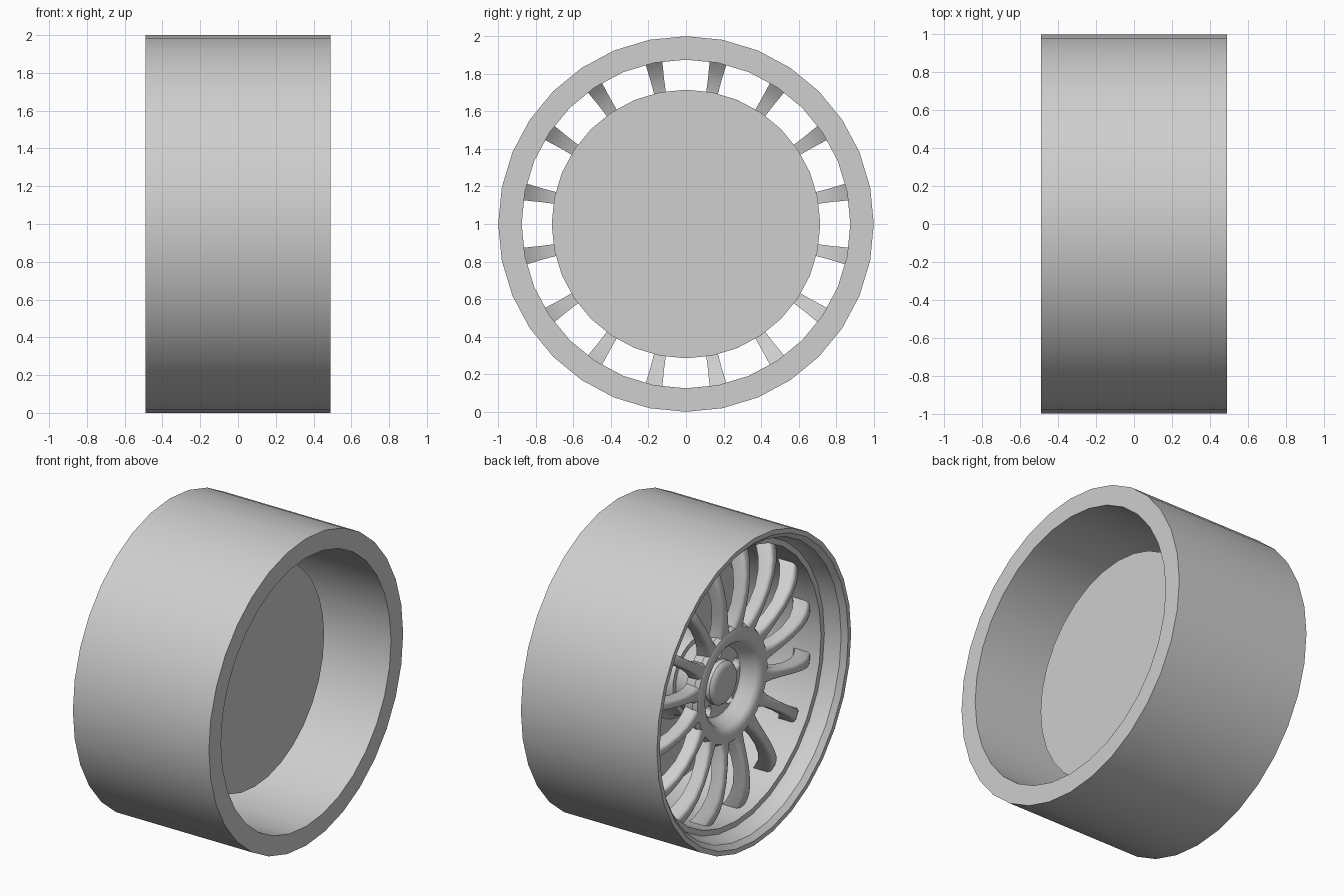
import bpy, bmesh, math

if "Cube" in bpy.data.objects:
    bpy.data.objects.remove(bpy.data.objects["Cube"])

SEG = 32          # sides of every turned part
CZ = 1.0          # axle height
SPOKES = 16

grey = bpy.data.materials.new("plain grey")
grey.diffuse_color = (0.62, 0.62, 0.62, 1)
grey.use_nodes = True
grey.node_tree.nodes["Principled BSDF"].inputs["Base Color"].default_value = grey.diffuse_color


def finish(bm, name, angle=35):
    bmesh.ops.remove_doubles(bm, verts=bm.verts, dist=1e-5)
    bmesh.ops.recalc_face_normals(bm, faces=bm.faces)
    me = bpy.data.meshes.new(name)
    bm.to_mesh(me)
    bm.free()
    me.materials.append(grey)
    ob = bpy.data.objects.new(name, me)
    bpy.context.collection.objects.link(ob)
    bpy.ops.object.select_all(action='DESELECT')
    ob.select_set(True)
    bpy.context.view_layer.objects.active = ob
    bpy.ops.object.shade_smooth_by_angle(angle=math.radians(angle))
    return ob


def turned(name, profile, closed=True, seg=SEG, y=0.0, z=CZ):
    """Revolve (x, radius) points around an axis parallel to x."""
    bm = bmesh.new()
    rings = []
    for i in range(seg):
        a = 2 * math.pi * i / seg
        rings.append([bm.verts.new((x, y + r * math.sin(a), z + r * math.cos(a)))
                      for x, r in profile])
    n = len(profile)
    for i in range(seg):
        p, q = rings[i], rings[(i + 1) % seg]
        for k in range(n if closed else n - 1):
            m = (k + 1) % n
            if profile[k][1] == 0 and profile[m][1] == 0:
                continue
            bm.faces.new((p[k], p[m], q[m], q[k]))
    return finish(bm, name)


# Wide outer band: flat rear edge, stepped lip on the spoke side
turned("tyre_and_barrel", [
    (-0.49, 1.0), (0.49, 1.0), (0.49, 0.875), (-0.36, 0.875),
    (-0.36, 0.91), (-0.40, 0.93), (-0.46, 0.94), (-0.49, 0.97)])

# Brake disc with its raised centre
turned("brake_disc", [
    (0.12, 0), (0.12, 0.715), (0.05, 0.715), (0.05, 0.30),
    (0.02, 0.27), (-0.08, 0.25), (-0.08, 0)], closed=False)

# Hub: flat ring around a dished middle
hub = turned("hub", [
    (-0.08, 0), (-0.08, 0.22), (-0.20, 0.26), (-0.24, 0.36), (-0.31, 0.375),
    (-0.335, 0.36), (-0.345, 0.33), (-0.34, 0.29), (-0.32, 0.265),
    (-0.25, 0.235), (-0.235, 0.22), (-0.235, 0)], closed=False)

# Five bolt holes cut into the dish
for i in range(5):
    a = 2 * math.pi * i / 5
    hole = turned(f"bolt_hole_cutter_{i + 1}",
                  [(-0.30, 0), (-0.30, 0.033), (-0.18, 0.033), (-0.18, 0)],
                  closed=False, seg=16,
                  y=0.185 * math.sin(a), z=CZ + 0.185 * math.cos(a))
    hole.hide_render = True
    hole.hide_set(True)
    cut = hub.modifiers.new(f"bolt_hole_{i + 1}", 'BOOLEAN')
    cut.operation = 'DIFFERENCE'
    cut.solver = 'EXACT'
    cut.object = hole

# Centre cap with a rounded edge
turned("centre_cap", [
    (-0.22, 0), (-0.22, 0.14), (-0.265, 0.138), (-0.28, 0.125),
    (-0.287, 0.10), (-0.29, 0)], closed=False)

# Arched spokes: radius, front x, back x, half width
STATIONS = [
    (0.32, -0.335, -0.25, 0.060), (0.37, -0.337, -0.25, 0.050),
    (0.42, -0.347, -0.26, 0.037), (0.50, -0.357, -0.275, 0.031),
    (0.60, -0.362, -0.28, 0.029), (0.70, -0.355, -0.265, 0.031),
    (0.78, -0.337, -0.235, 0.036), (0.84, -0.312, -0.20, 0.042),
    (0.885, -0.285, -0.16, 0.046)]

bm = bmesh.new()
for i in range(SPOKES):
    a = 2 * math.pi * (i + 0.5) / SPOKES
    s, c = math.sin(a), math.cos(a)
    loops = []
    for r, f, b, w in STATIONS:
        section = [(b, -w), (f + 0.02, -w), (f + 0.004, -0.75 * w), (f, -0.4 * w),
                   (f, 0.4 * w), (f + 0.004, 0.75 * w), (f + 0.02, w), (b, w)]
        loops.append([bm.verts.new((x, r * s + t * c, CZ + r * c - t * s))
                      for x, t in section])
    for p, q in zip(loops, loops[1:]):
        for k in range(8):
            m = (k + 1) % 8
            bm.faces.new((p[k], p[m], q[m], q[k]))
    bm.faces.new(loops[0])
    bm.faces.new(loops[-1])
finish(bm, "spokes", 50)
